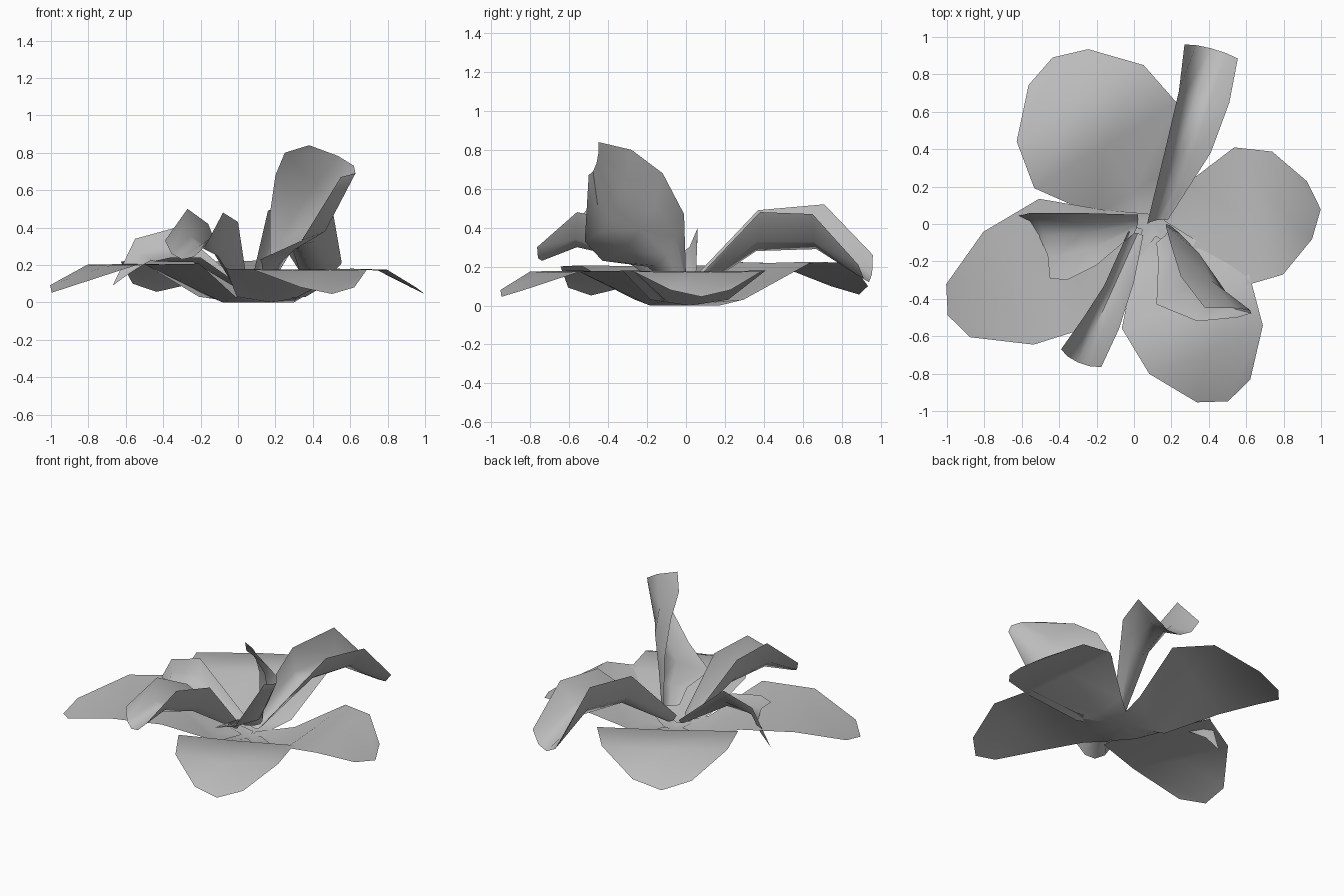
import bpy
import bmesh
import math
from mathutils import Vector

cube = bpy.data.objects.get("Cube")
if cube:
    bpy.data.objects.remove(cube, do_unlink=True)

# One plain grey for the whole flower
grey = bpy.data.materials.new("petal_grey")
grey.use_nodes = True
grey.diffuse_color = (0.5, 0.5, 0.5, 1)
grey.node_tree.nodes["Principled BSDF"].inputs["Base Color"].default_value = (0.5, 0.5, 0.5, 1)


def make_sheet(name, rows, columns, angle):
    """Loft a thin petal through rows of (left, middle, right) points."""
    bm = bmesh.new()
    grid = []
    for row in rows:
        left, middle, right = (Vector(point) for point in row)
        line = []
        for i in range(columns):
            u = 2 * i / (columns - 1) - 1
            # Walls are steeper than the floor of the trough
            across = u * (1.2 - 0.2 * abs(u))
            curve = (left + right) / 2 - middle
            line.append(bm.verts.new(middle + across * (right - left) / 2 + u * u * curve))
        grid.append(line)
    for near, far in zip(grid, grid[1:]):
        for i in range(columns - 1):
            bm.faces.new((near[i], near[i + 1], far[i + 1], far[i]))
    # Turn the upper side outward
    bm.normal_update()
    if sum(f.normal.z * f.calc_area() for f in bm.faces) < 0:
        bmesh.ops.reverse_faces(bm, faces=bm.faces[:])
    mesh = bpy.data.meshes.new(name)
    bm.to_mesh(mesh)
    bm.free()
    mesh.materials.append(grey)
    obj = bpy.data.objects.new(name, mesh)
    bpy.context.collection.objects.link(obj)
    bpy.ops.object.select_all(action="DESELECT")
    obj.select_set(True)
    bpy.context.view_layer.objects.active = obj
    bpy.ops.object.shade_smooth_by_angle(angle=math.radians(angle))


def outer_petal(name, heading, fold, stretch=1.0, width=1.0, lift=1.0, foot=0.2):
    """Wide petal: flat foot, straight rise to a level fold, drooping tip."""
    a = math.radians(heading)
    along = Vector((math.cos(a), math.sin(a), 0))
    side = Vector((-along.y, along.x, 0))
    up = Vector((0, 0, 1))
    # Distance, half width, middle bulge, middle height, edge height
    profile = [
        (0.0, 0.06, 0.0, 0.0, 0.01),
        (0.2, foot, 0.0, 0.0, 0.03),
        (fold, 0.37 * width, 0.0, 0.175 * lift, 0.18 * lift),
        (fold + 0.28 * stretch, 0.33 * width, 0.03, 0.17 * lift, 0.175 * lift),
        (fold + 0.52 * stretch, 0.155 * width, 0.06, 0.045 * lift, 0.08 * lift),
    ]
    rows = []
    for distance, half, bulge, middle_z, edge_z in profile:
        base = Vector((0.1, 0, 0)) + along * distance
        edge = base + up * edge_z
        middle = base + along * bulge + up * middle_z
        rows.append((edge + side * half, middle, edge - side * half))
    make_sheet(name, rows, 3, 50)


outer_petal("outer_petal_left", 5, 0.47, stretch=0.715)
outer_petal("outer_petal_front", -67, 0.45)
outer_petal("outer_petal_right", 204, 0.50, stretch=1.23, lift=1.15, foot=0.17)
outer_petal("outer_petal_back", 121, 0.49, stretch=0.94, width=1.2, lift=1.25, foot=0.24)

# Inner petals: arched troughs, each row is left edge, keel, right edge
make_sheet("inner_petal_back", [
    ((0.07, 0.00, 0.10), (0.12, 0.02, 0.05), (0.18, 0.02, 0.10)),
    ((0.16, 0.37, 0.49), (0.24, 0.36, 0.28), (0.41, 0.38, 0.48)),
    ((0.24, 0.71, 0.52), (0.33, 0.67, 0.29), (0.51, 0.65, 0.47)),
    ((0.27, 0.96, 0.26), (0.41, 0.94, 0.12), (0.555, 0.885, 0.21)),
], 5, 60)

make_sheet("inner_petal_front", [
    ((-0.03, -0.04, 0.10), (0.02, -0.05, 0.05), (0.05, -0.06, 0.10)),
    ((-0.16, -0.33, 0.42), (-0.11, -0.34, 0.25), (0.00, -0.31, 0.43)),
    ((-0.27, -0.50, 0.50), (-0.21, -0.56, 0.30), (-0.08, -0.56, 0.48)),
    ((-0.39, -0.67, 0.33), (-0.30, -0.74, 0.23), (-0.175, -0.765, 0.30)),
], 5, 60)

# Twisted petal with a sharp drooping tip
make_sheet("inner_petal_right", [
    ((0.02, 0.05, 0.10), (0.02, 0.00, 0.06), (0.00, -0.05, 0.10)),
    ((-0.33, 0.06, 0.40), (-0.28, -0.05, 0.24), (-0.20, -0.22, 0.24)),
    ((-0.55, 0.06, 0.34), (-0.47, -0.06, 0.23), (-0.36, -0.30, 0.24)),
    ((-0.67, 0.03, 0.09), (-0.51, -0.06, 0.20), (-0.45, -0.29, 0.22)),
], 5, 60)

# Tall folded petal: high rim, outer fold, low lobe
make_sheet("inner_petal_upright", [
    ((0.17, 0.00, 0.15), (0.19, -0.03, 0.12), (0.12, -0.10, 0.12)),
    ((0.17, -0.01, 0.47), (0.26, -0.10, 0.26), (0.13, -0.20, 0.20)),
    ((0.20, -0.12, 0.68), (0.38, -0.23, 0.39), (0.12, -0.43, 0.23)),
    ((0.25, -0.28, 0.80), (0.49, -0.36, 0.49), (0.34, -0.52, 0.33)),
    ((0.38, -0.45, 0.84), (0.62, -0.46, 0.73), (0.55, -0.50, 0.67)),
], 5, 60)
